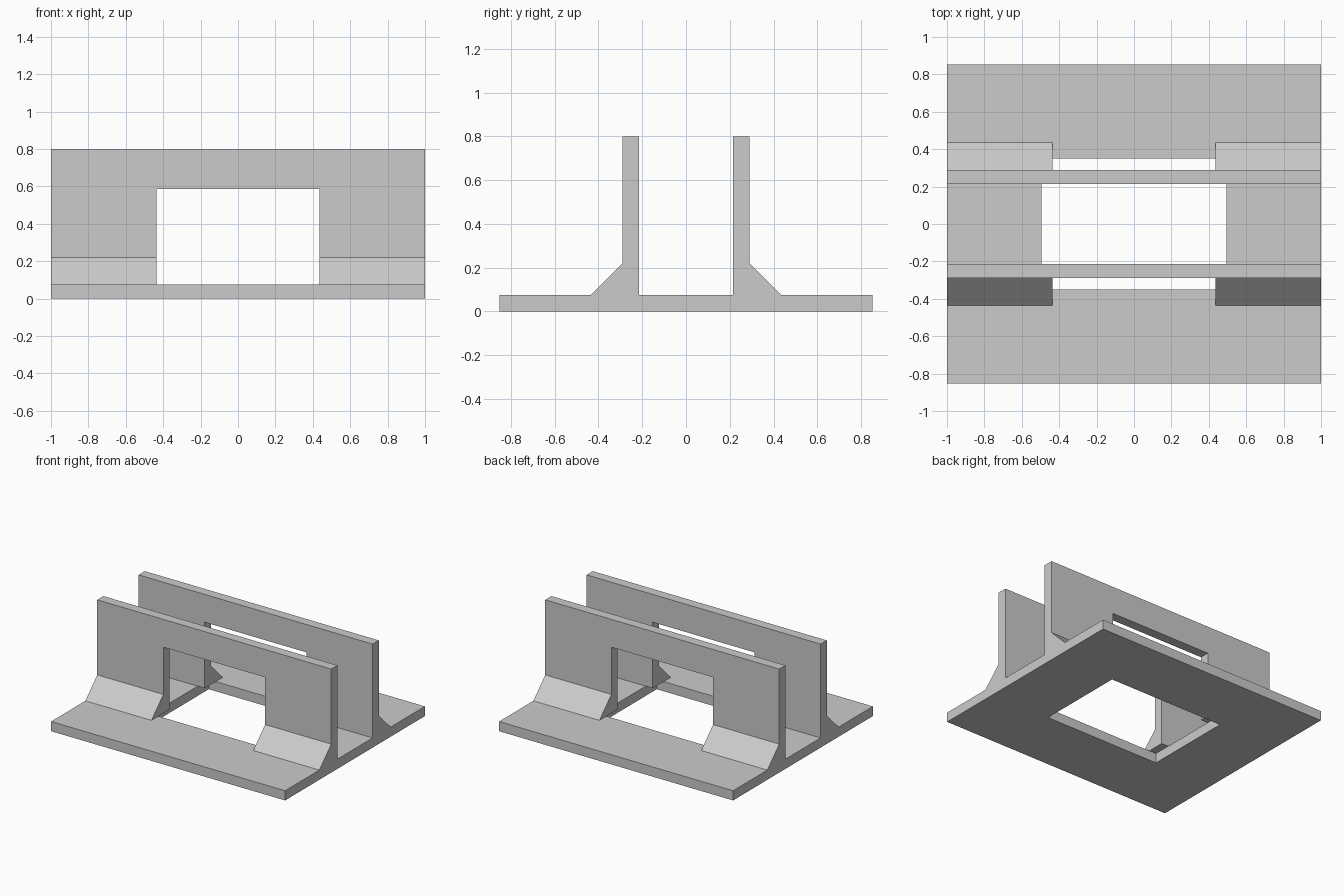
import bpy
import bmesh
from mathutils import Vector

default = bpy.data.objects.get("Cube")
if default:
    bpy.data.objects.remove(default, do_unlink=True)

# Overall dimensions
HALF_X, HALF_Y, HEIGHT = 1.0, 0.853, 0.8
THICK = 0.075
HOLE_X, HOLE_Y = 0.495, 0.35
WALL_IN, WALL_OUT = 0.215, 0.29
OPEN_X, OPEN_TOP = 0.435, 0.585
GUSSET = 0.145

GREY = (0.6, 0.6, 0.6, 1.0)
grey = bpy.data.materials.new("plain grey")
grey.diffuse_color = GREY
grey.use_nodes = True
grey.node_tree.nodes["Principled BSDF"].inputs["Base Color"].default_value = GREY


def extrude_faces(name, faces, offset):
    """Make a solid by extruding flat faces that may share corners."""
    bm = bmesh.new()
    for corners in faces:
        bm.faces.new([bm.verts.new(c) for c in corners])
    bmesh.ops.remove_doubles(bm, verts=bm.verts, dist=0.0001)
    grown = bmesh.ops.extrude_face_region(bm, geom=bm.faces[:], use_keep_orig=True)
    moved = [g for g in grown["geom"] if isinstance(g, bmesh.types.BMVert)]
    bmesh.ops.translate(bm, verts=moved, vec=Vector(offset))
    bmesh.ops.recalc_face_normals(bm, faces=bm.faces)
    mesh = bpy.data.meshes.new(name)
    bm.to_mesh(mesh)
    bm.free()
    mesh.materials.append(grey)
    obj = bpy.data.objects.new(name, mesh)
    bpy.context.collection.objects.link(obj)
    return obj


def ring(x, y):
    return [(-x, -y, 0), (x, -y, 0), (x, y, 0), (-x, y, 0)]


# Base plate with a rectangular hole
outer, inner = ring(HALF_X, HALF_Y), ring(HOLE_X, HOLE_Y)
sides = [(outer[i], outer[(i + 1) % 4], inner[(i + 1) % 4], inner[i]) for i in range(4)]
extrude_faces("base_plate", sides, (0, 0, THICK))

for end, sy in (("front", -1), ("back", 1)):
    # Upright wall with a portal opening
    outline = [(-HALF_X, THICK), (-OPEN_X, THICK), (-OPEN_X, OPEN_TOP), (OPEN_X, OPEN_TOP),
               (OPEN_X, THICK), (HALF_X, THICK), (HALF_X, HEIGHT), (-HALF_X, HEIGHT)]
    extrude_faces(end + "_wall", [[(x, sy * WALL_IN, z) for x, z in outline]],
                  (0, sy * (WALL_OUT - WALL_IN), 0))

    # Sloped gussets at the foot of the wall
    triangle = [(WALL_OUT, THICK), (WALL_OUT + GUSSET, THICK), (WALL_OUT, THICK + GUSSET)]
    for side, sx in (("left", 1), ("right", -1)):
        extrude_faces(f"{end}_{side}_gusset", [[(sx * OPEN_X, sy * y, z) for y, z in triangle]],
                      (sx * (HALF_X - OPEN_X), 0, 0))
